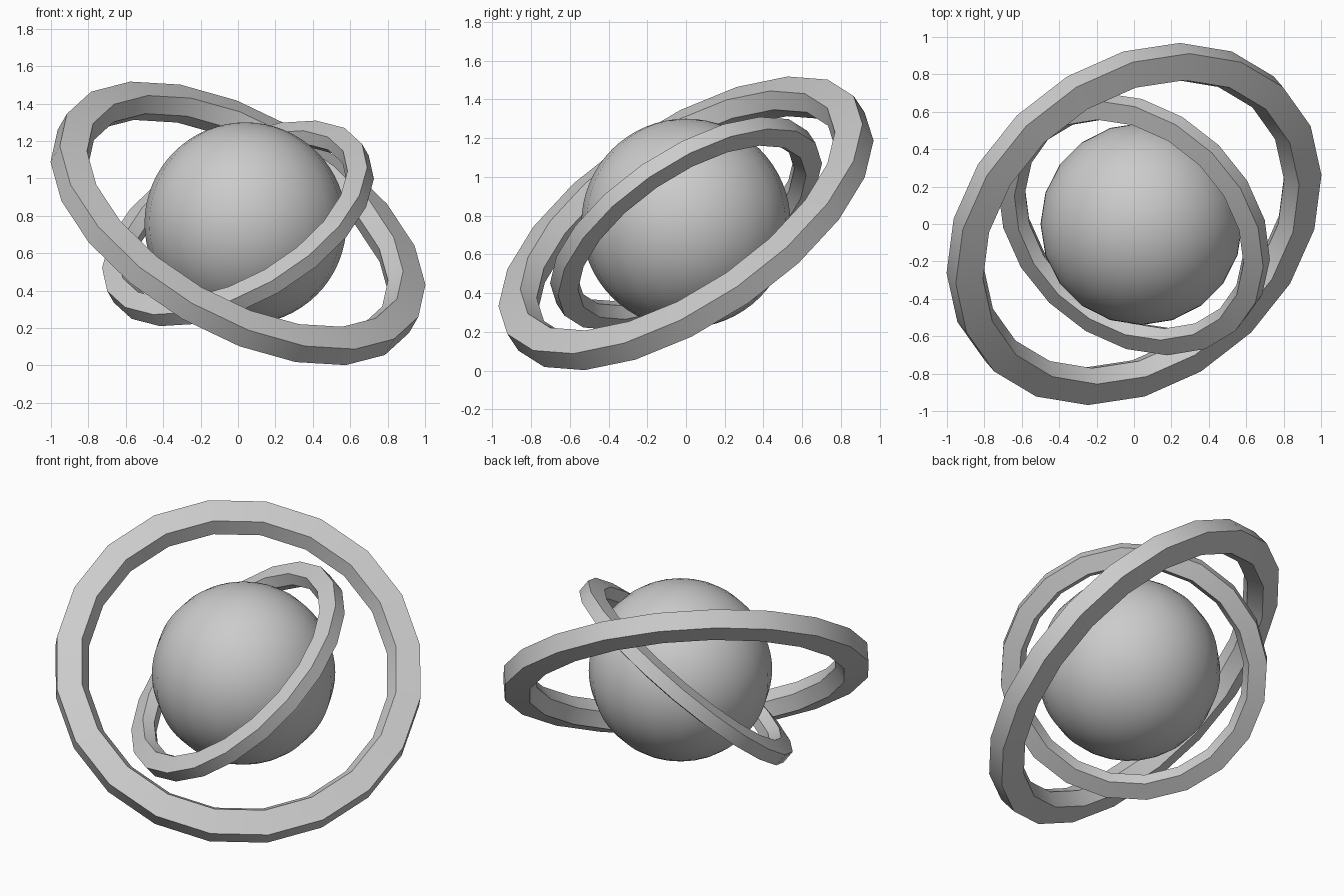
import bpy, bmesh, math

if "Cube" in bpy.data.objects:
    bpy.data.objects.remove(bpy.data.objects["Cube"])

grey = bpy.data.materials.new("light_grey")
grey.diffuse_color = (0.6, 0.6, 0.6, 1)
grey.use_nodes = True
grey.node_tree.nodes["Principled BSDF"].inputs["Base Color"].default_value = grey.diffuse_color
CENTRE_Z = 0.76
SIDES = 20


def smooth(obj, degrees):
    obj.data.materials.append(grey)
    bpy.ops.object.select_all(action='DESELECT')
    obj.select_set(True)
    bpy.context.view_layer.objects.active = obj
    bpy.ops.object.shade_smooth_by_angle(angle=math.radians(degrees))


def ring(name, scale, tilt_x, tilt_y):
    # five-sided cross-section (radius, height) swept around the ring axis
    profile = [(1.085, -0.057), (1.085, 0.057), (0.938, 0.087),
               (0.89, 0.0), (0.938, -0.087)]
    bm = bmesh.new()
    loops = []
    for i in range(SIDES):
        a = 2 * math.pi * i / SIDES
        loops.append([bm.verts.new((r * math.cos(a), r * math.sin(a), z))
                      for r, z in profile])
    n = len(profile)
    for i in range(SIDES):
        here, there = loops[i], loops[(i + 1) % SIDES]
        for j in range(n):
            k = (j + 1) % n
            bm.faces.new((here[j], there[j], there[k], here[k]))
    bmesh.ops.recalc_face_normals(bm, faces=bm.faces)
    mesh = bpy.data.meshes.new(name)
    bm.to_mesh(mesh)
    bm.free()
    obj = bpy.data.objects.new(name, mesh)
    bpy.context.collection.objects.link(obj)
    obj.location = (0, 0, CENTRE_Z)
    obj.rotation_euler = (math.radians(tilt_x), math.radians(tilt_y), 0)
    obj.scale = (scale,) * 3
    smooth(obj, 30)


# central ball
bpy.ops.mesh.primitive_uv_sphere_add(segments=SIDES, ring_count=32, radius=0.54,
                                     location=(0.04, 0, CENTRE_Z))
ball = bpy.context.object
ball.name = "ball"
smooth(ball, 60)

# two rings tilted to opposite sides
ring("outer_ring", 1.0, 30, 30)
ring("inner_ring", 0.725, 30, -30)
